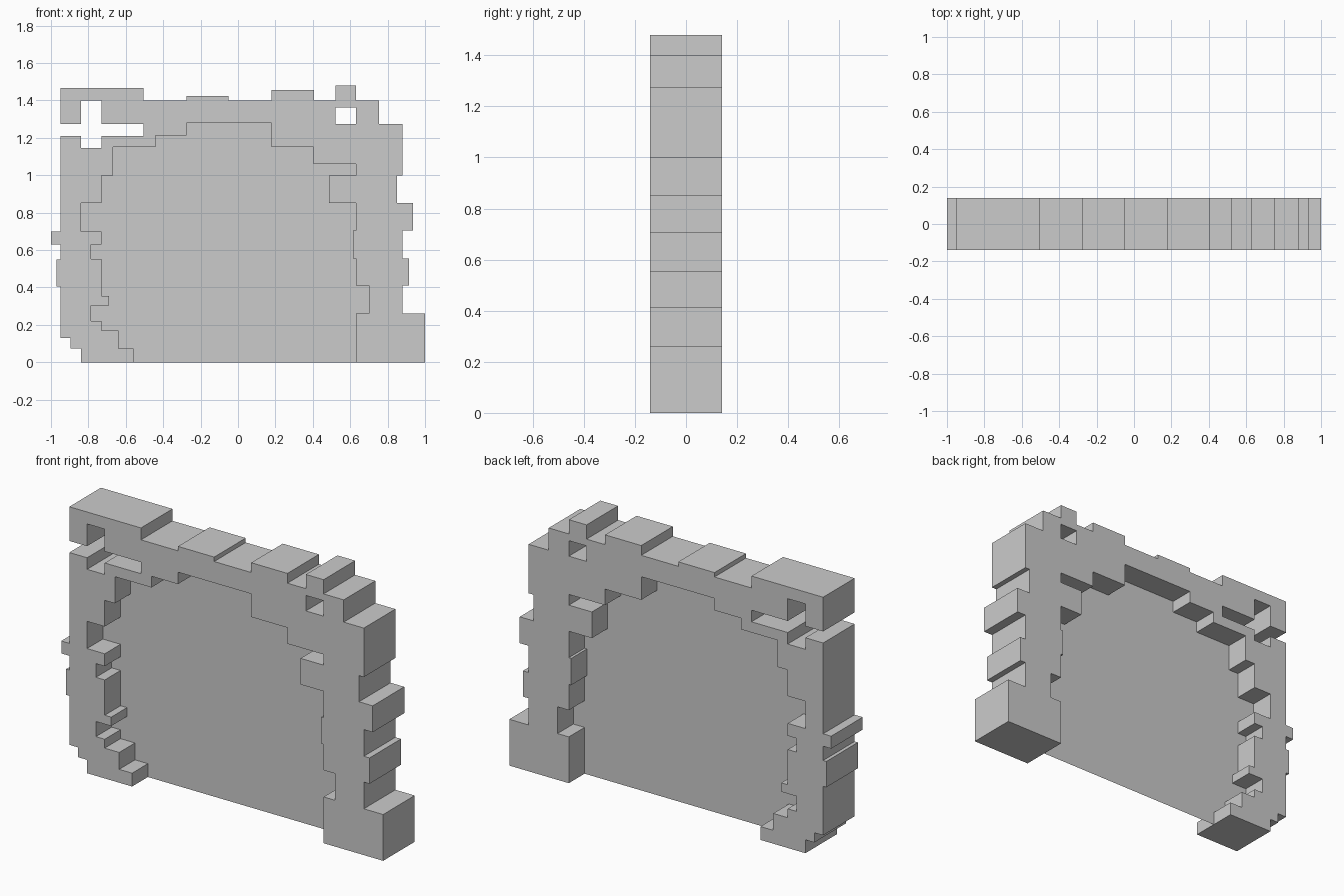
import bpy, bmesh, math

if "Cube" in bpy.data.objects:
    bpy.data.objects.remove(bpy.data.objects["Cube"])

def steps(x, z, moves):
    """Right-angled path: moves alternate between a new z and a new x."""
    pts = [(x, z)]
    for i, v in enumerate(moves):
        if i % 2 == 0:
            z = v
        else:
            x = v
        pts.append((x, z))
    return pts

# Outer stepped edge: left foot, up over the top, down to the right foot
outer = steps(-.84, 0, [
    .075, -.895, .13, -.95, .405, -.97, .55, -.95, .63, -1, .70, -.95,      # left side
    1.21, -.84, 1.145, -.73, 1.21, -.505, 1.275, -.73, 1.40, -.84, 1.275,   # broken gap
    -.95, 1.467, -.505, 1.40, -.275, 1.425, -.05, 1.40, .18, 1.455,         # top
    .405, 1.40, .52, 1.48, .63, 1.40, .755, 1.275, .88,
    1.0, .85, .853, .935, .705, .88, .555, .915, .41, .88, .26, 1, 0])      # right side

# Inner stepped edge: right foot, up, over and down to the left foot
inner = steps(.63, 0, [
    .26, .70, .41, .63, .555, .615, .705, .63, .853, .487, 1.0, .63,
    1.06, .405, 1.15, .18, 1.28, -.275, 1.213, -.44, 1.15, -.667,
    1.0, -.73, .853, -.84, .70, -.73, .63, -.785, .553, -.73,
    .355, -.69, .305, -.785, .22, -.73, .17, -.64, .075, -.56, 0])

hole = [(.52, 1.275), (.63, 1.275), (.63, 1.362), (.52, 1.362)]

# Stone frame: filled outline with a hole, extruded front to back
curve = bpy.data.curves.new("stone_frame", 'CURVE')
curve.dimensions = '2D'
curve.fill_mode = 'BOTH'
curve.extrude = .14
for loop in (outer + inner, hole):
    sp = curve.splines.new('POLY')
    sp.points.add(len(loop) - 1)
    for p, (x, z) in zip(sp.points, loop):
        p.co = (x, z, 0, 1)
    sp.use_cyclic_u = True
    sp.use_smooth = False
frame = bpy.data.objects.new("stone_frame", curve)
bpy.context.collection.objects.link(frame)
frame.rotation_euler.x = math.pi / 2
bpy.context.view_layer.objects.active = frame
frame.select_set(True)
bpy.ops.object.convert(target='MESH')
bpy.ops.object.shade_flat()

# Thin sheet filling the opening at mid-depth, facing the front
bm = bmesh.new()
sheet = bm.faces.new([bm.verts.new((x, 0, z)) for x, z in inner])
sheet.normal_update()
if sheet.normal.y > 0:
    sheet.normal_flip()
bmesh.ops.triangulate(bm, faces=[sheet])
mesh = bpy.data.meshes.new("portal_sheet")
bm.to_mesh(mesh)
bm.free()
bpy.context.collection.objects.link(bpy.data.objects.new("portal_sheet", mesh))
